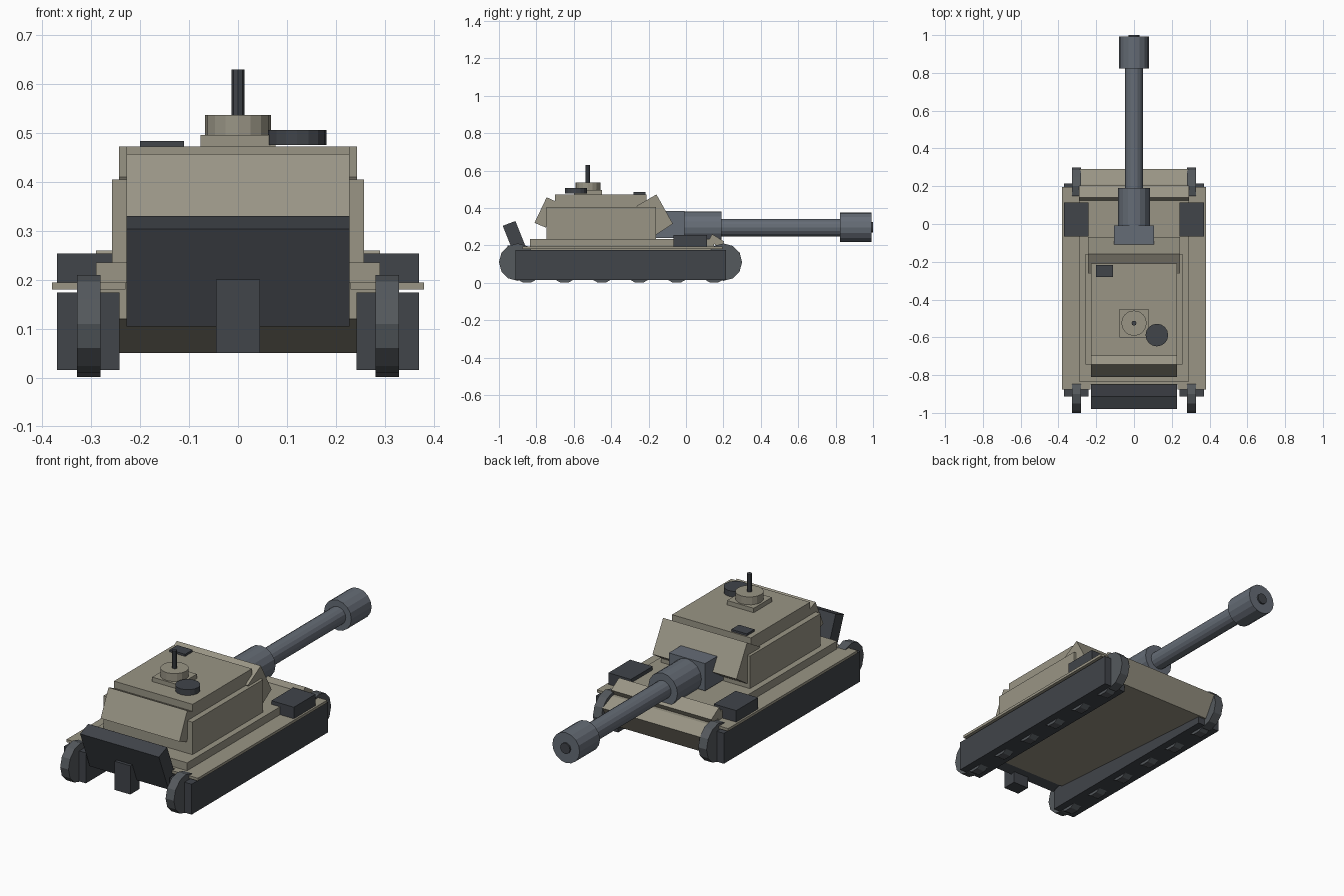
import bpy, bmesh, math
from mathutils import Matrix, Vector

if "Cube" in bpy.data.objects:
    bpy.data.objects.remove(bpy.data.objects["Cube"])


def material(name, rgb):
    m = bpy.data.materials.new(name)
    m.diffuse_color = (*rgb, 1)
    m.use_nodes = True
    m.node_tree.nodes["Principled BSDF"].inputs["Base Color"].default_value = m.diffuse_color
    return m


TAN = material("tan_paint", (0.32, 0.30, 0.235))
DARK = material("dark_metal", (0.052, 0.058, 0.068))
WHEEL = material("wheel_metal", (0.09, 0.10, 0.11))
STEEL = material("gun_steel", (0.13, 0.15, 0.18))


def finish(name, bm, mat):
    bmesh.ops.recalc_face_normals(bm, faces=bm.faces)
    me = bpy.data.meshes.new(name)
    bm.to_mesh(me)
    bm.free()
    me.materials.append(mat)
    ob = bpy.data.objects.new(name, me)
    bpy.context.collection.objects.link(ob)
    return ob


def box(name, x, y, z, mat):
    """Box from (min, max) ranges."""
    bm = bmesh.new()
    bmesh.ops.create_cube(bm, size=1)
    for v in bm.verts:
        v.co = Vector([(r[0] + r[1]) / 2 + c * (r[1] - r[0]) for c, r in zip(v.co, (x, y, z))])
    return finish(name, bm, mat)


def prism(name, half_width, profile, mat):
    """Side profile of (y, z) points extruded across x."""
    bm = bmesh.new()
    face = bm.faces.new([bm.verts.new((-half_width, y, z)) for y, z in profile])
    out = bmesh.ops.extrude_face_region(bm, geom=[face])
    bmesh.ops.translate(bm, vec=(2 * half_width, 0, 0),
                        verts=[g for g in out["geom"] if isinstance(g, bmesh.types.BMVert)])
    return finish(name, bm, mat)


def cylinder(name, centre, radius, length, axis, mat, sides=16, spin=0):
    bm = bmesh.new()
    bmesh.ops.create_cone(bm, cap_ends=True, segments=sides, radius1=radius, radius2=radius, depth=length)
    turn = {"x": Matrix.Rotation(math.pi / 2, 4, "Y"),
            "y": Matrix.Rotation(math.pi / 2, 4, "X"), "z": Matrix()}[axis]
    bm.transform(Matrix.Translation(centre) @ turn @ Matrix.Rotation(math.radians(spin), 4, "Z"))
    return finish(name, bm, mat)


def mirrored(ob):
    ob.modifiers.new("mirror", "MIRROR").use_axis = (True, False, False)
    return ob


# Running gear, mirrored left and right
mirrored(box("track", (0.242, 0.37), (-0.912, 0.215), (0.015, 0.174), DARK))
mirrored(box("fender", (0.23, 0.38), (-0.875, 0.195), (0.18, 0.194), TAN))
mirrored(box("fender_bin", (0.24, 0.37), (-0.067, 0.113), (0.19, 0.254), DARK))
for label, y in (("rear", -0.90), ("front", 0.20)):
    mirrored(cylinder(label + "_sprocket", (0.305, y, 0.11), 0.10, 0.048, "x", WHEEL, 12))
for i in range(6):
    mirrored(cylinder(f"road_wheel_{i + 1}", (0.305, -0.85 + 0.2 * i, 0.083), 0.085, 0.048, "x", WHEEL, 12, 15))

# Hull, with the belly rising towards the rear
prism("lower_hull", 0.285, [(-0.85, 0.12), (0.225, 0.05), (0.29, 0.16), (0.21, 0.194), (-0.85, 0.194)], TAN)
box("upper_deck", (-0.29, 0.29), (-0.835, 0.15), (0.18, 0.235), TAN)
prism("splash_bar", 0.29, [(0.14, 0.26), (0.205, 0.22), (0.185, 0.185), (0.12, 0.225)], TAN)
prism("rear_stowage_plate", 0.228, [(-0.98, 0.304), (-0.90, 0.104), (-0.832, 0.13), (-0.912, 0.33)], DARK)
box("tow_block", (-0.045, 0.045), (-0.955, -0.88), (0.05, 0.20), DARK)

# Turret
box("turret_body", (-0.258, 0.258), (-0.745, -0.16), (0.23, 0.405), TAN)
box("turret_roof", (-0.228, 0.228), (-0.70, -0.21), (0.40, 0.473), TAN)
prism("turret_front_plate", 0.243, [(-0.158, 0.472), (-0.07, 0.315), (-0.17, 0.25), (-0.265, 0.41)], TAN)
prism("turret_rear_plate", 0.228, [(-0.745, 0.457), (-0.81, 0.32), (-0.75, 0.295), (-0.69, 0.432)], TAN)

# Roof fittings
box("cupola_base", (-0.077, 0.077), (-0.60, -0.45), (0.47, 0.496), TAN)
cylinder("cupola", (0, -0.525, 0.515), 0.067, 0.044, "z", TAN, 16)
cylinder("antenna", (0, -0.525, 0.58), 0.013, 0.10, "z", DARK, 8)
cylinder("round_hatch", (0.121, -0.588, 0.491), 0.06, 0.03, "z", DARK, 16)
box("periscope", (-0.20, -0.11), (-0.28, -0.217), (0.47, 0.484), DARK)

# Gun
box("mantlet", (-0.105, 0.105), (-0.165, -0.008), (0.24, 0.383), STEEL)
cylinder("gun_sleeve", (0, 0.08, 0.296), 0.084, 0.22, "y", STEEL)
cylinder("gun_barrel", (0, 0.48, 0.295), 0.047, 0.80, "y", STEEL)
cylinder("muzzle_brake", (0, 0.908, 0.296), 0.079, 0.168, "y", STEEL)
cylinder("bore", (0, 0.97, 0.296), 0.028, 0.06, "y", DARK)
